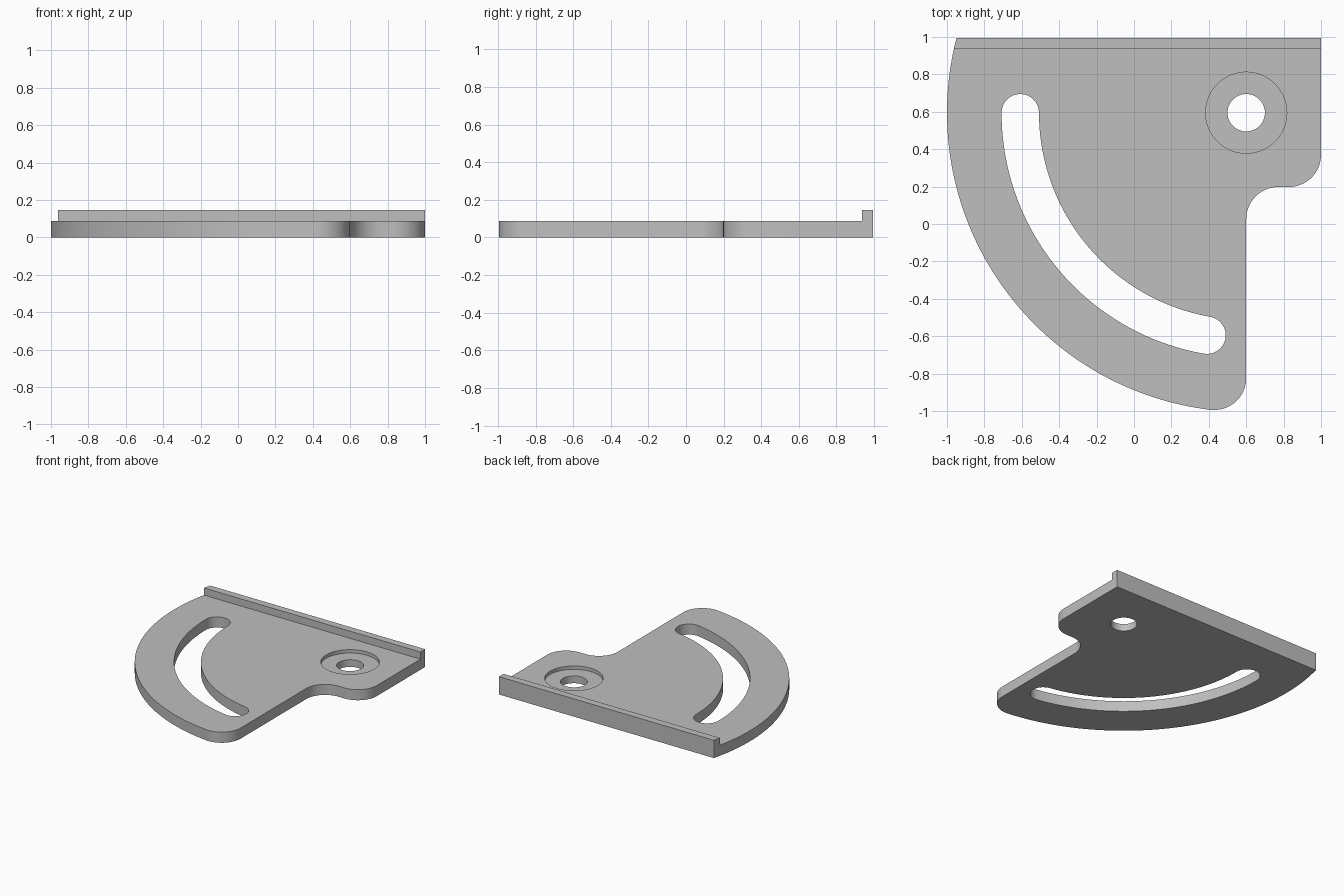
import bpy, bmesh
from math import radians, sin, cos, atan2, sqrt, pi

cube = bpy.data.objects.get("Cube")
if cube:
    bpy.data.objects.remove(cube, do_unlink=True)

# Main dimensions
PX, PY = 0.6, 0.595          # pivot hole centre
R_OUT = 1.6                  # outer sector radius
R_SLOT, SLOT_HALF = 1.208, 0.1
FILLET = 0.172
THICK, RAIL_TOP, RAIL_Y = 0.087, 0.146, 0.935
BACK, RIGHT, SHOULDER = 0.995, 1.0, 0.198

grey = bpy.data.materials.new("plain grey")
grey.use_nodes = True
colour = (0.52, 0.52, 0.52, 1)
grey.diffuse_color = colour
grey.node_tree.nodes["Principled BSDF"].inputs["Base Color"].default_value = colour


def arc(cx, cy, r, a0, a1, n):
    """Points along an arc, angles in radians."""
    return [(cx + r * cos(a0 + (a1 - a0) * i / n),
             cy + r * sin(a0 + (a1 - a0) * i / n)) for i in range(n + 1)]


def prism(name, outline, z0, z1):
    """Closed solid made by extruding an outline upwards."""
    bm = bmesh.new()
    base = bm.faces.new([bm.verts.new((x, y, z0)) for x, y in outline])
    top = bmesh.ops.extrude_face_region(bm, geom=[base])["geom"]
    for v in top:
        if isinstance(v, bmesh.types.BMVert):
            v.co.z = z1
    bmesh.ops.recalc_face_normals(bm, faces=bm.faces)
    mesh = bpy.data.meshes.new(name)
    bm.to_mesh(mesh)
    bm.free()
    mesh.materials.append(grey)
    obj = bpy.data.objects.new(name, mesh)
    bpy.context.collection.objects.link(obj)
    return obj


def cut(target, name, outline, z0, z1):
    """Subtract a prism from the target, then discard the cutter."""
    cutter = prism(name, outline, z0, z1)
    cutter.hide_render = True
    mod = target.modifiers.new(name, "BOOLEAN")
    mod.operation, mod.solver, mod.object = "DIFFERENCE", "EXACT", cutter
    bpy.context.view_layer.objects.active = target
    bpy.ops.object.modifier_apply(modifier=mod.name)
    bpy.data.objects.remove(cutter, do_unlink=True)


# Sector plate outline: outer arc, rounded toe, inner notch, rounded shoulder
toe_x = PX - FILLET
toe_y = PY - sqrt((R_OUT - FILLET) ** 2 - FILLET ** 2)
toe_angle = atan2(toe_y - PY, toe_x - PX) + 2 * pi
start = pi - atan2(BACK - PY, sqrt(R_OUT ** 2 - (BACK - PY) ** 2))
outline = arc(PX, PY, R_OUT, start, toe_angle, 72)
outline += arc(toe_x, toe_y, FILLET, toe_angle, 2 * pi, 20)[1:]
outline += arc(PX + FILLET, SHOULDER - FILLET, FILLET, pi, pi / 2, 16)
outline += arc(RIGHT - FILLET, SHOULDER + FILLET, FILLET, -pi / 2, 0, 16)
outline.append((RIGHT, BACK))
plate = prism("slotted_sector_plate", outline, 0, RAIL_TOP)

# Lower the plate everywhere except the raised rail along the back
cut(plate, "rail_step", [(-2, -2), (2, -2), (2, RAIL_Y), (-2, RAIL_Y)], THICK, 1)

# Curved slot with round ends
end = radians(260)
slot = arc(PX, PY, R_SLOT + SLOT_HALF, pi, end, 56)
slot += arc(PX + R_SLOT * cos(end), PY + R_SLOT * sin(end), SLOT_HALF, end, end + pi, 16)[1:]
slot += arc(PX, PY, R_SLOT - SLOT_HALF, end, pi, 56)[1:]
slot += arc(PX - R_SLOT, PY, SLOT_HALF, 0, pi, 16)[1:-1]
cut(plate, "slot", slot, -1, 1)

# Pivot hole with a shallow counterbore
cut(plate, "counterbore", arc(PX, PY, 0.217, 0, 2 * pi, 64)[:-1], THICK - 0.028, 1)
cut(plate, "pivot_hole", arc(PX, PY, 0.1, 0, 2 * pi, 48)[:-1], -1, 1)

# Smooth curved walls, crisp edges
plate.data.shade_smooth()
plate.data.set_sharp_from_angle(angle=radians(30))
